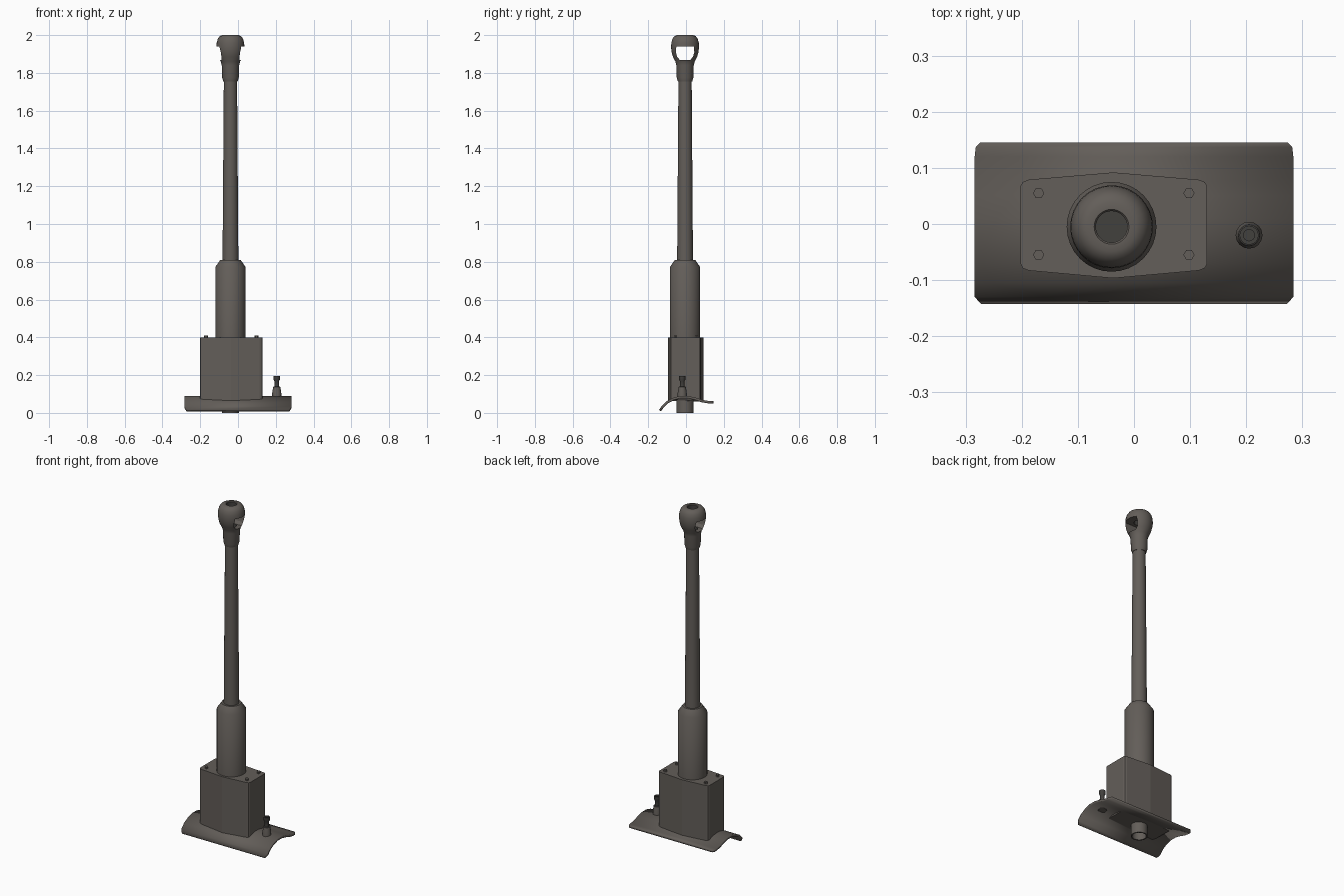
import bpy, bmesh, math

if "Cube" in bpy.data.objects:
    bpy.data.objects.remove(bpy.data.objects["Cube"])


def material(name, rgb):
    mat = bpy.data.materials.new(name)
    mat.use_nodes = True
    mat.diffuse_color = (*rgb, 1)
    mat.node_tree.nodes["Principled BSDF"].inputs["Base Color"].default_value = (*rgb, 1)
    return mat


GREY = material("warm grey steel", (0.125, 0.112, 0.1))
DARK = material("dark gunmetal", (0.055, 0.052, 0.048))
AXIS = (-0.04, -0.005)


def finish(name, bm, mats=(GREY,), angle=35, fix=True):
    if fix:
        bmesh.ops.recalc_face_normals(bm, faces=bm.faces[:])
    mesh = bpy.data.meshes.new(name)
    bm.to_mesh(mesh)
    bm.free()
    for mat in mats:
        mesh.materials.append(mat)
    obj = bpy.data.objects.new(name, mesh)
    bpy.context.collection.objects.link(obj)
    bpy.ops.object.select_all(action="DESELECT")
    obj.select_set(True)
    bpy.context.view_layer.objects.active = obj
    bpy.ops.object.shade_smooth_by_angle(angle=math.radians(angle))
    return obj


def lathe(name, profile, centre=AXIS, sides=32, mats=(GREY,), dark_rule=None):
    """Spin (radius, height) points about a vertical axis."""
    bm = bmesh.new()
    verts = [bm.verts.new((r, 0, z)) for r, z in profile]
    edges = [bm.edges.new(pair) for pair in zip(verts, verts[1:])]
    bmesh.ops.spin(bm, geom=verts + edges, cent=(0, 0, 0), axis=(0, 0, 1),
                   angle=math.tau, steps=sides, use_merge=True)
    bmesh.ops.remove_doubles(bm, verts=bm.verts[:], dist=1e-5)
    if dark_rule:
        for f in bm.faces:
            f.material_index = int(dark_rule(f.calc_center_median()))
    bmesh.ops.translate(bm, verts=bm.verts[:], vec=(*centre, 0))
    return finish(name, bm, mats)


def prism(name, outline, place, offset, capped=True):
    """Extrude a 2D outline; place() maps it into space."""
    bm = bmesh.new()
    face = bm.faces.new([bm.verts.new(place(a, b)) for a, b in outline])
    out = bmesh.ops.extrude_face_region(bm, geom=[face], use_keep_orig=True)
    bmesh.ops.translate(bm, vec=offset,
                        verts=[v for v in out["geom"] if isinstance(v, bmesh.types.BMVert)])
    if not capped:
        bmesh.ops.delete(bm, geom=[face], context="FACES_ONLY")
    return finish(name, bm, angle=25)


# Curved shield plate: half width, y, z along its section
section = [(0.272, -0.143, 0.016), (0.284, -0.13, 0.034), (0.284, -0.105, 0.06),
           (0.284, -0.07, 0.079), (0.284, -0.03, 0.09), (0.284, 0.01, 0.09),
           (0.284, 0.05, 0.081), (0.284, 0.085, 0.069), (0.284, 0.12, 0.063),
           (0.282, 0.137, 0.062), (0.274, 0.145, 0.062)]
bm = bmesh.new()
rows = [[bm.verts.new((s * w, y, z)) for s in (-1, 1)] for w, y, z in section]
for a, b in zip(rows, rows[1:]):
    bm.faces.new((a[0], a[1], b[1], b[0]))
plate = finish("shield_plate", bm, fix=False)
solid = plate.modifiers.new("thickness", "SOLIDIFY")
solid.thickness = 0.013
solid.offset = -1


def plate_height(y):
    for (_, y0, z0), (_, y1, z1) in zip(section, section[1:]):
        if y0 <= y <= y1:
            return z0 + (z1 - z0) * (y - y0) / (y1 - y0)
    return section[-1][2]


# Housing block, its lower rim following the plate
half = [(-0.202, 0.068), (-0.198, 0.075), (-0.188, 0.079), (-0.037, 0.092),
        (0.115, 0.079), (0.126, 0.075), (0.13, 0.068)]
outline = half + [(x, -y * 1.05) for x, y in reversed(half)]
housing = prism("gun_housing", outline, lambda x, y: (x, y, 0.4), (0, 0, -0.3), capped=False)
for v in housing.data.vertices:
    if v.co.z < 0.2:
        v.co.z = plate_height(v.co.y) - 0.008
# Close the top of the housing
bm = bmesh.new()
bm.from_mesh(housing.data)
rim = [e for e in bm.edges if e.is_boundary and all(v.co.z > 0.39 for v in e.verts)]
if rim:
    bmesh.ops.contextual_create(bm, geom=rim)
bmesh.ops.recalc_face_normals(bm, faces=bm.faces[:])
for f in bm.faces:
    if f.normal.z < -0.8:
        f.normal_flip()
    f.smooth = False
bm.to_mesh(housing.data)
bm.free()

# Bolts on the housing
for i, (x, y) in enumerate((x, y) for x in (-0.17, 0.098) for y in (-0.055, 0.055)):
    lathe(f"housing_bolt_{i + 1}", [(0, 0.395), (0.01, 0.395), (0.01, 0.411), (0, 0.411)],
          (x, y), 6)

# Recoil sleeve, barrel and breech stub
lathe("recoil_sleeve", [(0, 0.38), (0.08, 0.38), (0.08, 0.772), (0.054, 0.81), (0, 0.81)])
lathe("barrel", [(0, 0.79), (0.042, 0.79), (0.035, 1.77), (0, 1.77)])
lathe("breech_stub", [(0, 0.05), (0.038, 0.05), (0.038, 0), (0.045, 0), (0.045, 0.1), (0, 0.1)])

# Muzzle brake: bulb with a bore and a window cut straight through
brake = lathe("muzzle_brake",
              [(0, 1.755), (0.038, 1.755), (0.044, 1.775), (0.046, 1.84), (0.051, 1.86),
               (0.064, 1.885), (0.071, 1.91), (0.074, 1.935), (0.0725, 1.96), (0.067, 1.98),
               (0.057, 1.994), (0.044, 2.0), (0.031, 2.0), (0.028, 1.996), (0.028, 1.82), (0, 1.82)],
              mats=(GREY, DARK),
              dark_rule=lambda c: math.hypot(c.x, c.y) < 0.029 and 1.8 < c.z < 1.995)
window = [(-0.046, 1.94), (0.046, 1.94), (0.049, 1.91), (0.042, 1.885), (0.028, 1.869)]
window += [(-0.028, 1.869), (-0.042, 1.885), (-0.049, 1.91)]
cutter = prism("window_cutter", window,
               lambda y, z: (AXIS[0] - 0.1, y + AXIS[1], z), (0.2, 0, 0))
cutter.hide_render = True
cut = brake.modifiers.new("window", "BOOLEAN")
cut.operation = "DIFFERENCE"
cut.solver = "EXACT"
cut.object = cutter
bpy.ops.object.select_all(action="DESELECT")
brake.select_set(True)
bpy.context.view_layer.objects.active = brake
bpy.ops.object.modifier_apply(modifier=cut.name)
bpy.data.objects.remove(cutter)
bpy.ops.object.shade_smooth_by_angle(angle=math.radians(35))

# Small secondary gun beside the housing
lathe("secondary_gun",
      [(0, 0.075), (0.024, 0.075), (0.024, 0.105), (0.019, 0.138), (0.013, 0.14),
       (0.012, 0.168), (0.017, 0.176), (0.017, 0.196), (0.01, 0.196), (0.01, 0.18), (0, 0.18)],
      (0.205, -0.02), 16, (GREY, DARK), lambda c: c.z > 0.138)
